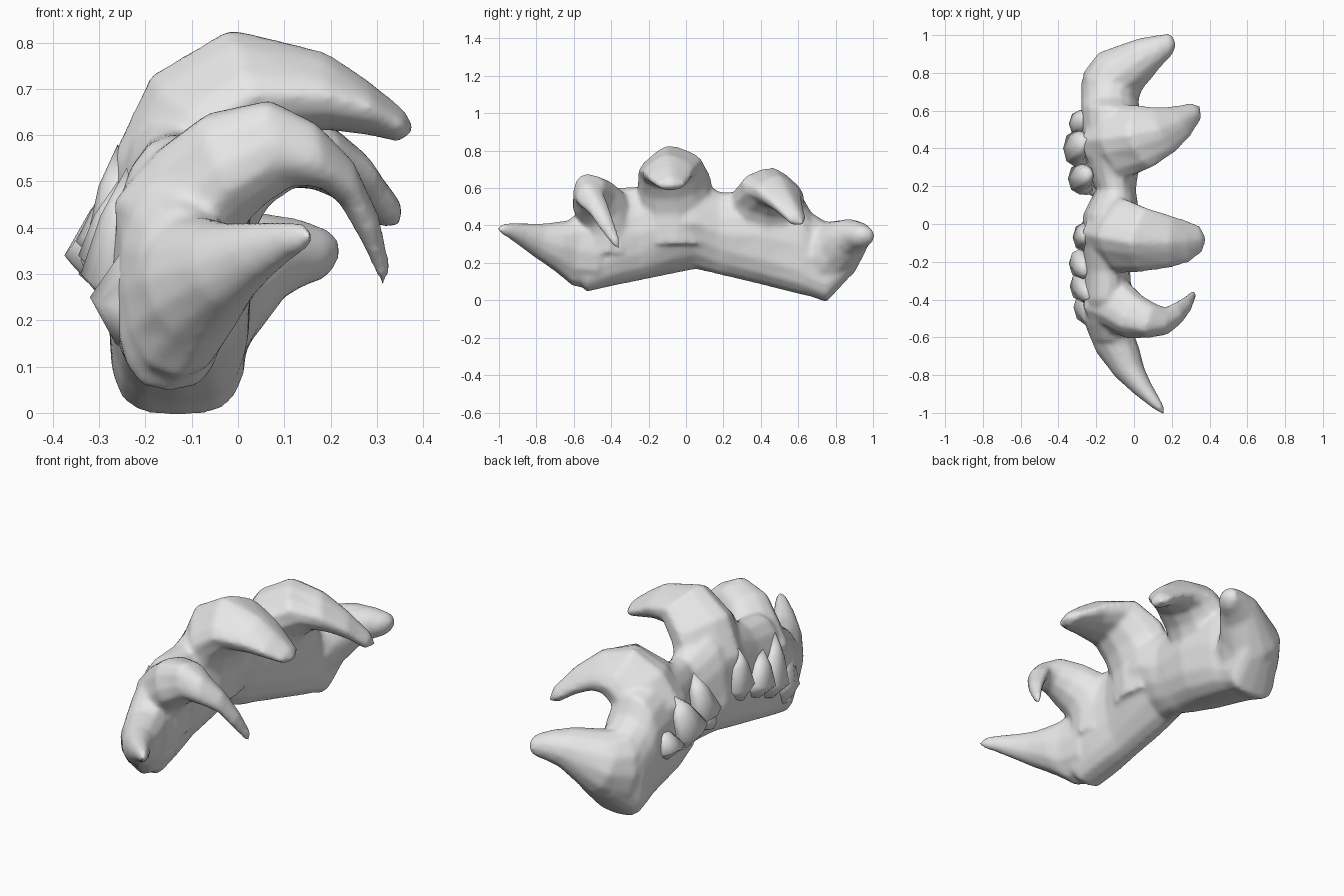
import bpy, bmesh, math
from mathutils import Vector

if "Cube" in bpy.data.objects:
    bpy.data.objects.remove(bpy.data.objects["Cube"], do_unlink=True)

grey = bpy.data.materials.new("light_grey")
grey.use_nodes = True
grey.diffuse_color = (0.8, 0.8, 0.8, 1)
grey.node_tree.nodes["Principled BSDF"].inputs["Base Color"].default_value = (0.8, 0.8, 0.8, 1)


def power(v, e):
    return math.copysign(abs(v) ** e, v)


def skin(bm, loops, tip=None):
    """Join rings of points into a closed skin, ending in a cap or a point."""
    rings = [[bm.verts.new(p) for p in loop] for loop in loops]
    n = len(rings[0])
    for a, b in zip(rings, rings[1:]):
        for i in range(n):
            j = (i + 1) % n
            bm.faces.new((a[i], a[j], b[j], b[i]))
    bm.faces.new(rings[0])
    if tip is None:
        bm.faces.new(rings[-1])
    else:
        t = bm.verts.new(tip)
        for i in range(n):
            bm.faces.new((rings[-1][i], rings[-1][(i + 1) % n], t))


def horn(bm, sections, tip, sides=12, ridge=1.0):
    """Each section: outer edge point, inner edge point, half width.
    A ridge above 1 pinches the outer edge into a gable."""
    outs = [Vector(s[0]) for s in sections]
    ins = [Vector(s[1]) for s in sections]
    mids = [(a + b) / 2 for a, b in zip(outs, ins)] + [Vector(tip)]
    loops = []
    for k, (o, i, s) in enumerate(zip(outs, ins, sections)):
        along = mids[k + 1] - mids[max(k - 1, 0)]
        thick = (o - i) / 2
        side = along.cross(thick).normalized() * s[2]
        loop = []
        for q in range(sides):
            c, d = math.cos(2 * math.pi * q / sides), math.sin(2 * math.pi * q / sides)
            e = ridge if c > 0 else 1.0
            loop.append(mids[k] + thick * power(c, e) + side * power(d, e))
        loops.append(loop)
    skin(bm, loops, tip)


def finish(bm, name):
    bmesh.ops.recalc_face_normals(bm, faces=bm.faces)
    for f in bm.faces:
        f.smooth = True
    mesh = bpy.data.meshes.new(name)
    bm.to_mesh(mesh)
    bm.free()
    mesh.materials.append(grey)
    obj = bpy.data.objects.new(name, mesh)
    bpy.context.collection.objects.link(obj)
    return obj


crest = bmesh.new()

# Band: y, x range, z range, roundness of the underside, outward lean of the keel
band = [
    (-0.62, -0.22, -0.02, 0.14, 0.44, 0.7, 0.0),
    (-0.53, -0.26, -0.03, 0.045, 0.50, 0.7, 0.0),
    (-0.40, -0.27, -0.01, 0.075, 0.60, 0.75, 0.02),
    (-0.25, -0.26, -0.02, 0.105, 0.61, 0.85, 0.03),
    (-0.10, -0.27, 0.02, 0.135, 0.67, 1.0, 0.05),
    (0.05, -0.26, 0.03, 0.165, 0.67, 1.1, 0.06),
    (0.12, -0.23, 0.02, 0.15, 0.62, 1.05, 0.04),
    (0.18, -0.20, 0.01, 0.135, 0.58, 1.0, 0.03),
    (0.25, -0.23, 0.02, 0.12, 0.58, 0.9, 0.03),
    (0.40, -0.27, 0.04, 0.085, 0.61, 0.75, 0.02),
    (0.62, -0.28, 0.03, 0.03, 0.56, 0.65, 0.0),
    (0.67, -0.28, 0.02, 0.02, 0.47, 0.6, 0.0),
    (0.75, -0.28, 0.02, -0.01, 0.42, 0.6, 0.0),
    (0.87, -0.21, 0.03, 0.12, 0.40, 0.7, 0.0),
]
loops = []
for y, x0, x1, z0, z1, under, lean in band:
    loop = []
    for q in range(16):
        c, s = math.cos(math.pi * q / 8), math.sin(math.pi * q / 8)
        e = 0.95 if s > 0 else under
        loop.append(((x0 + x1) / 2 + (x1 - x0) / 2 * power(c, e) + lean * min(s, 0), y,
                     (z0 + z1) / 2 + (z1 - z0) / 2 * power(s, e)))
    loops.append(loop)
skin(crest, loops)

# Front end horn, pointing forward
horn(crest, [
    ((-0.27, -0.45, 0.25), (-0.01, -0.45, 0.25), 0.19),
    ((-0.25, -0.56, 0.27), (0.00, -0.58, 0.27), 0.20),
    ((-0.20, -0.68, 0.29), (0.03, -0.66, 0.29), 0.14),
    ((-0.10, -0.81, 0.32), (0.055, -0.76, 0.32), 0.095),
    ((0.00, -0.90, 0.35), (0.09, -0.84, 0.35), 0.065),
    ((0.09, -0.97, 0.375), (0.135, -0.92, 0.375), 0.04),
    ((0.13, -0.995, 0.38), (0.158, -0.965, 0.38), 0.03),
], (0.165, -1.015, 0.38))

# Thin hooked horn
horn(crest, [
    ((-0.25, -0.42, 0.25), (0.00, -0.42, 0.25), 0.16),
    ((-0.27, -0.44, 0.46), (0.01, -0.40, 0.36), 0.16),
    ((-0.18, -0.48, 0.56), (0.03, -0.42, 0.43), 0.15),
    ((-0.08, -0.54, 0.635), (0.07, -0.45, 0.47), 0.13),
    ((0.06, -0.565, 0.67), (0.13, -0.47, 0.505), 0.095),
    ((0.17, -0.54, 0.625), (0.175, -0.49, 0.49), 0.075),
    ((0.25, -0.48, 0.545), (0.22, -0.46, 0.45), 0.06),
    ((0.305, -0.43, 0.43), (0.26, -0.42, 0.38), 0.045),
    ((0.33, -0.38, 0.32), (0.295, -0.375, 0.31), 0.028),
], (0.318, -0.35, 0.26), ridge=1.3)

# Tall middle horn
horn(crest, [
    ((-0.27, -0.05, 0.30), (0.02, -0.05, 0.30), 0.20),
    ((-0.275, -0.05, 0.55), (0.03, -0.05, 0.46), 0.21),
    ((-0.19, -0.07, 0.73), (0.06, -0.06, 0.54), 0.20),
    ((-0.02, -0.10, 0.83), (0.11, -0.07, 0.61), 0.175),
    ((0.19, -0.10, 0.78), (0.20, -0.09, 0.61), 0.14),
    ((0.28, -0.09, 0.72), (0.28, -0.09, 0.60), 0.115),
    ((0.36, -0.08, 0.655), (0.345, -0.08, 0.585), 0.075),
], (0.385, -0.08, 0.61), ridge=1.5)

# Broad rear horn
horn(crest, [
    ((-0.27, 0.43, 0.25), (0.03, 0.43, 0.25), 0.22),
    ((-0.28, 0.44, 0.48), (0.04, 0.42, 0.40), 0.22),
    ((-0.18, 0.45, 0.625), (0.07, 0.43, 0.45), 0.20),
    ((-0.03, 0.47, 0.71), (0.13, 0.46, 0.49), 0.175),
    ((0.13, 0.50, 0.67), (0.19, 0.50, 0.48), 0.135),
    ((0.25, 0.55, 0.575), (0.25, 0.54, 0.45), 0.095),
    ((0.34, 0.60, 0.47), (0.31, 0.59, 0.40), 0.055),
], (0.35, 0.63, 0.405), ridge=1.4)

# Back end horn, curling sideways
horn(crest, [
    ((-0.28, 0.62, 0.24), (0.02, 0.60, 0.24), 0.20),
    ((-0.27, 0.80, 0.24), (0.03, 0.68, 0.23), 0.20),
    ((-0.19, 0.905, 0.27), (0.05, 0.72, 0.28), 0.16),
    ((0.03, 0.985, 0.34), (0.10, 0.78, 0.34), 0.10),
    ((0.12, 1.00, 0.345), (0.15, 0.84, 0.345), 0.075),
    ((0.185, 1.01, 0.345), (0.19, 0.88, 0.34), 0.055),
    ((0.208, 0.99, 0.34), (0.21, 0.91, 0.338), 0.035),
], (0.22, 0.95, 0.335))

# Melt the band and horns into one smooth body
body = finish(crest, "horned_crest")
remesh = body.modifiers.new("merge", "REMESH")
remesh.mode = "VOXEL"
remesh.voxel_size = 0.012
remesh.use_smooth_shade = True
soften = body.modifiers.new("soften", "SMOOTH")
soften.factor = 0.5
soften.iterations = 9


# Small leaf-like spikes along the outer wall: foot, bulge, tip, half width
def spikes(name, items):
    bm = bmesh.new()
    for foot, bulge, tip, w in items:
        foot, bulge, tip = Vector(foot), Vector(bulge), Vector(tip)
        inward = Vector((0.12, 0, 0))
        middle = bulge.lerp(tip, 0.55) + Vector((-0.012, 0, 0))
        horn(bm, [
            (foot, foot + inward, w * 0.75),
            (bulge, bulge + inward, w),
            (middle, middle + inward * 0.7, w * 0.65),
        ], tip, 8)
    finish(bm, name)


spikes("rear_spikes", [
    ((-0.30, 0.30, 0.33), (-0.34, 0.23, 0.33), (-0.19, 0.13, 0.31), 0.06),
    ((-0.27, 0.21, 0.29), (-0.35, 0.24, 0.37), (-0.23, 0.27, 0.57), 0.085),
    ((-0.30, 0.37, 0.26), (-0.375, 0.40, 0.34), (-0.25, 0.45, 0.52), 0.10),
    ((-0.28, 0.55, 0.24), (-0.345, 0.53, 0.30), (-0.25, 0.59, 0.39), 0.075),
])
spikes("front_spikes", [
    ((-0.28, -0.07, 0.31), (-0.325, -0.07, 0.38), (-0.26, -0.06, 0.58), 0.08),
    ((-0.29, -0.19, 0.28), (-0.345, -0.21, 0.34), (-0.26, -0.26, 0.50), 0.085),
    ((-0.28, -0.31, 0.23), (-0.34, -0.33, 0.30), (-0.24, -0.39, 0.53), 0.085),
    ((-0.265, -0.47, 0.15), (-0.32, -0.44, 0.25), (-0.18, -0.57, 0.42), 0.09),
])
